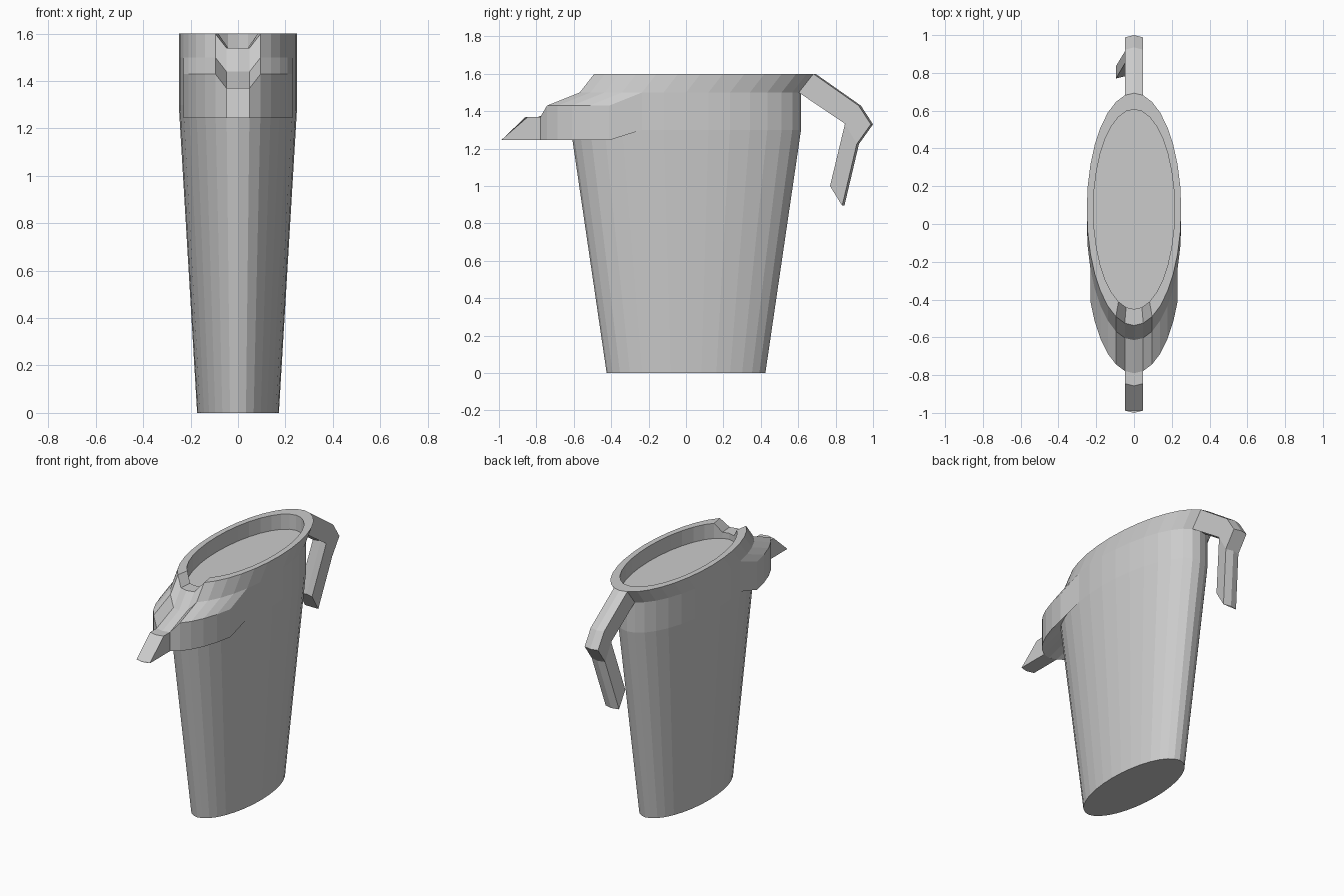
import bpy, bmesh
from math import sin, cos, tau

if "Cube" in bpy.data.objects:
    bpy.data.objects.remove(bpy.data.objects["Cube"])

N = 32            # sides of the oval
RX, RY = 0.25, 0.615
DIP = 0.06        # depth of the pouring channel


def oval(i, scale, dy, z, dip=False):
    """Point i of an oval ring; i = 0 is the front, N/2 the back."""
    a = tau * i / N
    near = (i + N // 2) % N - N // 2
    if dip and abs(near) <= 1:
        z -= DIP
    return (RX * scale * sin(a), -RY * scale * cos(a) + dy, z)


def strip(bm, rows, closed):
    """Faces between successive rows of vertices."""
    for lo, hi in zip(rows, rows[1:]):
        n = len(lo)
        for i in range(n if closed else n - 1):
            j = (i + 1) % n
            bm.faces.new((lo[i], lo[j], hi[j], hi[i]))


def finish(bm, name):
    bmesh.ops.remove_doubles(bm, verts=bm.verts, dist=1e-4)
    bmesh.ops.recalc_face_normals(bm, faces=bm.faces)
    me = bpy.data.meshes.new(name)
    bm.to_mesh(me)
    bm.free()
    ob = bpy.data.objects.new(name, me)
    bpy.context.collection.objects.link(ob)
    return ob


def add_row(bm, pts):
    return [bm.verts.new(p) for p in pts]


# Jug body: tapered oval wall, back-leaning rim, recessed inner floor
bm = bmesh.new()
spec = [(0.69, 0, 0, False), (1, 0, 1.3, False), (1, 0, 1.5, True),
        (1, 0.078, 1.6, True), (0.86, 0.078, 1.6, True), (0.86, 0.078, 1.5, False)]
rows = [add_row(bm, [oval(i, *s) for i in range(N)]) for s in spec]
strip(bm, rows, True)
bm.faces.new(rows[0])
bm.faces.new(rows[-1])
finish(bm, "jug_body")

# Spout bulge: front of the upper band pushed forward, channel running over it
bm = bmesh.new()
spec = [(1, 0, 1.3, False), (1, -0.175, 1.245, False),
        (1, -0.175, 1.43, True), (1, 0, 1.5, True)]
rows = [add_row(bm, [oval(i, *s) for i in range(-6, 7)]) for s in spec]
strip(bm, rows, False)
for k in (0, -1):
    bm.faces.new([r[k] for r in rows])
finish(bm, "spout_bulge")


def lip_loop(bm, sections):
    """Sweep of a three-point-wide strip section; each is (upper, lower, x shift)
    with upper/lower = (y, z) of the middle point, bow = how far it stands out."""
    loops = []
    for up, low, dx, bow in sections:
        xs = ((-0.0488, -bow), (0, 0), (0.0488, -bow))
        pts = [(x + dx, up[0] + b, up[1]) for x, b in xs]
        pts += [(x + dx, low[0] + b, low[1]) for x, b in reversed(xs)]
        loops.append(add_row(bm, pts))
    strip(bm, loops, True)
    bm.faces.new(loops[0])
    bm.faces.new(loops[-1])


# Pouring lip: wedge at the tip of the channel
bm = bmesh.new()
lip_loop(bm, [((-0.79, 1.37), (-0.79, 1.245), 0, -0.012),
              ((-0.857, 1.37), (-1.0, 1.245), 0, -0.012)])
finish(bm, "pouring_lip")

# Handle: arm out from the rim with an elbow, then the slightly skewed grip
bm = bmesh.new()
lip_loop(bm, [((0.693, 1.6), (0.615, 1.5), 0, 0.012),
              ((0.935, 1.43), (0.862, 1.333), 0, 0.012),
              ((1.0, 1.33), (0.925, 1.225), 0, 0.012)])
finish(bm, "handle_arm")
bm = bmesh.new()
lip_loop(bm, [((0.862, 1.333), (0.925, 1.225), 0, 0.012),
              ((0.782, 1.0), (0.847, 0.895), -0.047, 0.012)])
finish(bm, "handle_grip")
